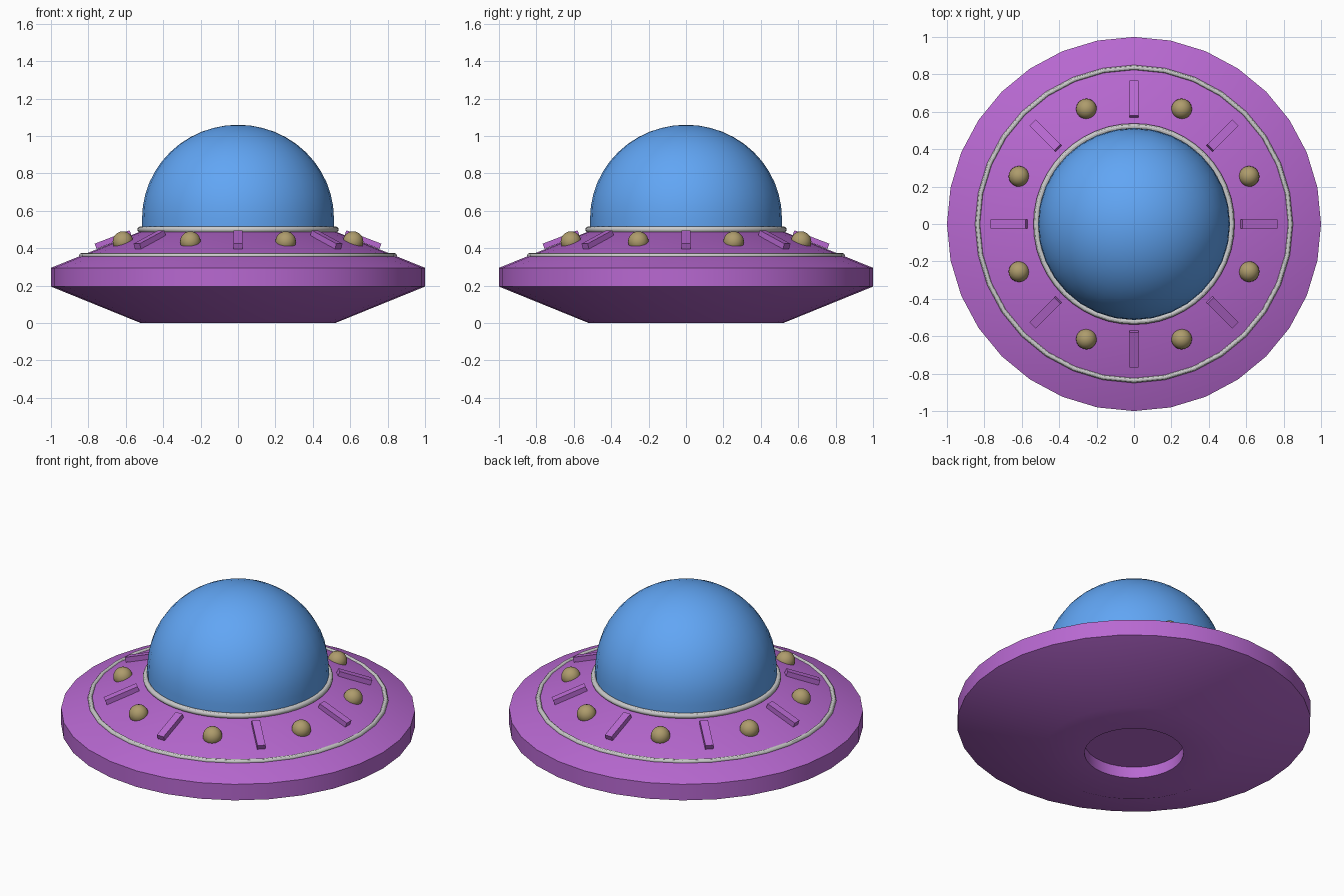
import bpy
import math
from mathutils import Vector, Matrix

if "Cube" in bpy.data.objects:
    bpy.data.objects.remove(bpy.data.objects["Cube"])


def material(name, color):
    m = bpy.data.materials.new(name)
    m.diffuse_color = color
    m.use_nodes = True
    m.node_tree.nodes["Principled BSDF"].inputs["Base Color"].default_value = m.diffuse_color
    return m


PURPLE = material("purple_paint", (0.48, 0.14, 0.64, 1))
BLUE = material("blue_glass", (0.12, 0.38, 0.91, 1))
TAN = material("tan_lamp", (0.42, 0.33, 0.15, 1))


def finish(obj, name, mat=None):
    obj.name = name
    if mat:
        obj.data.materials.append(mat)
    bpy.ops.object.select_all(action='DESELECT')
    obj.select_set(True)
    bpy.context.view_layer.objects.active = obj
    bpy.ops.object.shade_smooth_by_angle(angle=math.radians(30))
    return obj


def lathe(name, profile, sides, mat):
    """Revolve (radius, z) points, bottom to top, about z; radius 0 is a pole."""
    verts, faces, rows = [], [], []
    for r, z in profile:
        start = len(verts)
        if r == 0:
            verts.append((0, 0, z))
            rows.append([start] * sides)
        else:
            for i in range(sides):
                a = 2 * math.pi * i / sides
                verts.append((r * math.cos(a), r * math.sin(a), z))
            rows.append(list(range(start, start + sides)))
    for low, high in zip(rows, rows[1:]):
        for i in range(sides):
            j = (i + 1) % sides
            quad = [low[i], low[j], high[j], high[i]]
            faces.append(list(dict.fromkeys(quad)))
    mesh = bpy.data.meshes.new(name)
    mesh.from_pydata(verts, [], faces)
    obj = bpy.data.objects.new(name, mesh)
    bpy.context.collection.objects.link(obj)
    return finish(obj, name, mat)


# Saucer hull with a round recess underneath
lathe("hull", [(0, 0.07), (0.28, 0.07), (0.28, 0), (0.52, 0), (1, 0.195),
               (1, 0.295), (0.52, 0.49), (0, 0.49)], 32, PURPLE)

# Cockpit dome: short skirt below a rounded cap
dome = [(0.513, 0.49)]
for k in range(13):
    t = math.pi / 2 * k / 12
    dome.append((0.513 * math.cos(t) if k < 12 else 0, 0.56 + 0.5 * math.sin(t)))
lathe("dome", dome, 32, BLUE)

# Trim rings
for name, major, minor, z, sides in (("dome_ring", 0.522, 0.016, 0.50, 48),
                                     ("hull_ring", 0.836, 0.014, 0.36, 32)):
    bpy.ops.mesh.primitive_torus_add(major_radius=major, minor_radius=minor,
                                     major_segments=sides, minor_segments=12,
                                     location=(0, 0, z))
    finish(bpy.context.object, name)

# Lamps and raised ribs alternate around the upper slope
for i in range(8):
    a = math.radians(45 * i)
    b = a + math.radians(22.5)
    bpy.ops.mesh.primitive_uv_sphere_add(
        segments=24, ring_count=12, radius=0.055,
        location=(0.666 * math.cos(b), 0.666 * math.sin(b), 0.435))
    finish(bpy.context.object, f"lamp_{i + 1}", TAN)

    bpy.ops.mesh.primitive_cube_add(size=1)
    rib = bpy.context.object
    rib.data.transform(
        Matrix.Rotation(a, 4, 'Z')
        @ Matrix.Translation(Vector((0.668, 0, 0.446)))
        @ Matrix.Rotation(math.radians(21), 4, 'Y')
        @ Matrix.Diagonal((0.2, 0.046, 0.03, 1)))
    finish(rib, f"rib_{i + 1}", PURPLE)
